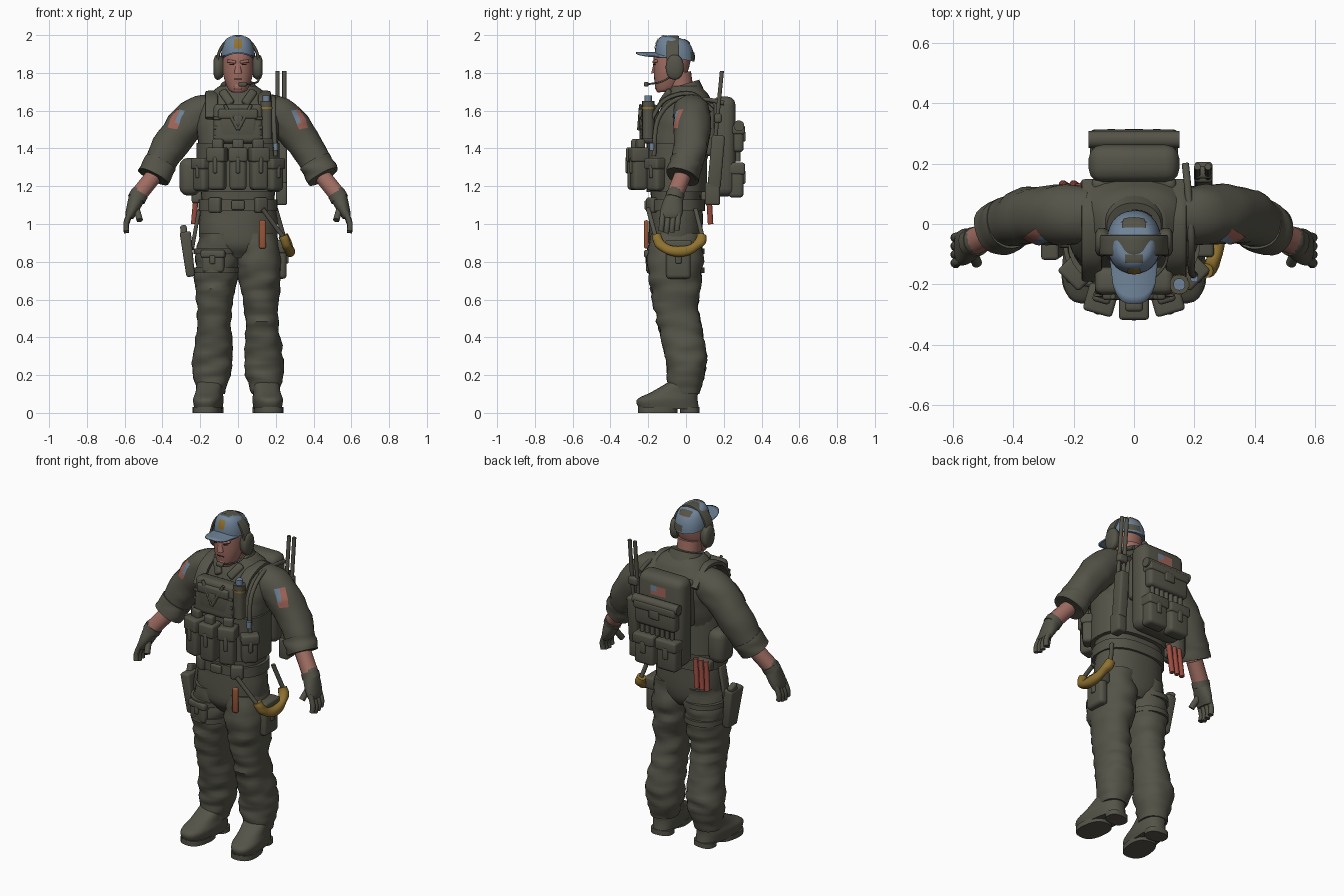
import bpy, bmesh, math
from math import sin, cos, pi, radians, copysign
from mathutils import Vector, Matrix, Euler, noise

cube = bpy.data.objects.get("Cube")
if cube:
    bpy.data.objects.remove(cube, do_unlink=True)


def material(name, red, green, blue):
    made = bpy.data.materials.new(name)
    made.use_nodes = True
    made.diffuse_color = (red, green, blue, 1)
    made.node_tree.nodes["Principled BSDF"].inputs["Base Color"].default_value = made.diffuse_color
    return made


OLIVE = material("olive cloth", .09, .087, .065)
BLUE = material("faded blue", .16, .23, .32)
SKIN = material("skin", .34, .15, .12)
RED = material("flare red", .32, .07, .05)
ORANGE = material("orange strap", .3, .09, .04)
YELLOW = material("yellow rope", .28, .17, .03)
DARK = material("dark detail", .03, .02, .02)
SALMON = material("patch salmon", .36, .13, .1)


def finish(name, bm, materials):
    bmesh.ops.recalc_face_normals(bm, faces=bm.faces)
    mesh = bpy.data.meshes.new(name)
    bm.to_mesh(mesh)
    bm.free()
    for entry in materials:
        mesh.materials.append(entry)
    for polygon in mesh.polygons:
        polygon.use_smooth = True
    mesh.set_sharp_from_angle(angle=radians(40))
    made = bpy.data.objects.new(name, mesh)
    bpy.context.scene.collection.objects.link(made)
    return made


def catmull(before, start, end, after, t):
    return [(2*q + (r-p)*t + (2*p - 5*q + 4*r - s)*t*t + (3*q - p - 3*r + s)*t**3) / 2
            for p, q, r, s in zip(before, start, end, after)]


def loft(name, rings, mat=OLIVE, level=False, power=2.2, steps=5, sides=28, fold=0, tilt=0):
    """Skin smoothed rings (x, y, z, radius, second radius); level keeps them horizontal."""
    rings = [(*ring, ring[3])[:5] for ring in rings]
    last, path = len(rings) - 1, []
    for i in range(last):
        four = [rings[max(0, min(last, i + k))] for k in (-1, 0, 1, 2)]
        path += [catmull(*four, step / steps) for step in range(steps)]
    path.append(rings[last])
    points = [Vector(ring[:3]) for ring in path]
    spread = [max(p[axis] for p in points) - min(p[axis] for p in points) for axis in (0, 1)]
    across = Vector((1, 0, 0)) if level or spread[0] < spread[1] else Vector((0, 1, 0))
    bm, loops = bmesh.new(), []
    for i, (centre, ring) in enumerate(zip(points, path)):
        ahead = points[min(i + 1, len(points) - 1)] - points[max(i - 1, 0)]
        ahead = Vector((0, 0, 1)) if level else ahead.normalized()
        first = (across - ahead * across.dot(ahead)).normalized()
        second, loop = ahead.cross(first), []
        for k in range(sides):
            c, s = cos(2 * pi * k / sides), sin(2 * pi * k / sides)
            offset = (first * copysign(abs(c) ** (2 / power), c) * ring[3]
                      + second * copysign(abs(s) ** (2 / power), s) * ring[4])
            spot = centre + offset
            crease = noise.noise(Vector((spot.x * 8, spot.y * 8, spot.z * 24)))
            spot += offset * fold * crease
            spot.z += tilt * offset.y
            loop.append(bm.verts.new(spot))
        loops.append(loop)
    for low, high in zip(loops, loops[1:]):
        for k in range(sides):
            bm.faces.new((low[k], low[k-1], high[k-1], high[k]))
    bm.faces.new(loops[0])
    bm.faces.new(loops[-1])
    return finish(name, bm, [mat])


def upright(name, x, rows, mat=OLIVE, **options):
    """Loft of level rings given as (z, y, half width, half depth)."""
    return loft(name, [(x, y, z, wide, deep) for z, y, wide, deep in rows], mat, True, **options)


def tube(name, points, radius, mat=OLIVE, thin=None, **options):
    options = {"sides": 14, **options}
    return loft(name, [(*p, radius, thin or radius) for p in points], mat, **options)


def box(name, centre, size, mat=OLIVE, turn=(0, 0, 0), bevel=.012, taper=1):
    bm = bmesh.new()
    bmesh.ops.create_cube(bm, size=1)
    for v in bm.verts:
        shrink = taper if v.co.z < 0 else 1
        v.co = (v.co.x * size[0] * shrink, v.co.y * size[1] * shrink, v.co.z * size[2])
    bmesh.ops.bevel(bm, geom=bm.edges[:], offset=min(bevel, min(size) * .4), segments=3,
                    profile=.5, affect='EDGES')
    spin = Euler([radians(angle) for angle in turn]).to_matrix().to_4x4()
    bm.transform(Matrix.Translation(centre) @ spin)
    return finish(name, bm, [mat])


def around(angle, out, z):
    """Point beside the waist; angle runs from the front towards the model's left."""
    return Vector(((.2 + out) * sin(radians(angle)), -.05 - (.15 + out) * cos(radians(angle)), z))


def pouch(name, centre, size, yaw=0):
    """Pouch with flap and pull tab; its front faces -y before turning."""
    wide, deep, tall = size
    spin, turn = Matrix.Rotation(radians(yaw), 3, 'Z'), (0, 0, yaw)
    shift = lambda y, z: Vector(centre) + spin @ Vector((0, y, z))
    box(name, centre, size, turn=turn, bevel=.02)
    box(name + "_flap", shift(0, tall * .35), (wide + .01, deep + .015, tall * .35), turn=turn)
    box(name + "_tab", shift(-deep / 2, tall * .1), (wide / 4, .02, tall * .4), turn=turn)


def patch(name, centre, normal, size, target, materials, up=(0, 0, 1), rule=lambda u, v: 0):
    """Thin cloth patch laid on the target surface."""
    normal, up = Vector(normal).normalized(), Vector(up)
    up = (up - normal * normal.dot(up)).normalized()
    right = up.cross(normal)
    bm = bmesh.new()
    bmesh.ops.create_grid(bm, x_segments=10, y_segments=10, size=.5)
    for face in bm.faces:
        middle = face.calc_center_median()
        face.material_index = rule(middle.x, middle.y)
    for v in bm.verts:
        v.co = Vector(centre) + right * v.co.x * size[0] + up * v.co.y * size[1]
    wrap = finish(name, bm, materials).modifiers.new("wrap", 'SHRINKWRAP')
    wrap.target, wrap.offset, wrap.wrap_mode = target, .004, 'ABOVE_SURFACE'


# jacket, hips, belt and collar
upright("jacket", 0, [(1, -.05, .19, .13), (1.25, -.05, .2, .14), (1.4, -.03, .21, .16), (1.53, -.01, .22, .16),
                      (1.62, .01, .2, .14), (1.68, .01, .16, .11), (1.73, 0, .1, .08)], fold=.03, power=2.5)
upright("hips", 0, [(.82, -.05, .08, .1), (.9, -.055, .2, .14), (1.1, -.05, .2, .14)], fold=.04)
for name, bottom, height, grow in (("belt", 1.07, .06, .01), ("vest_cummerbund", 1.17, .26, .02)):
    upright(name, 0, [(z, -.05, .2 + grow, .14 + grow) for z in (bottom, bottom + height)], power=2.5)
box("belt_buckle", around(0, .01, 1.1), (.07, .02, .05))
upright("collar", 0, [(1.67, 0, .12, .1), (1.74, -.01, .09, .08)], tilt=.3)

for s, side in ((1, "left_"), (-1, "right_")):
    # legs and boots
    legs = [(.95, -.055, .1, .135), (.8, -.055, .118, .145), (.68, -.055, .108, .135), (.55, -.05, .092, .115),
            (.42, -.025, .092, .115), (.3, 0, .105, .11), (.2, 0, .1, .1), (.1, -.01, .07, .08)]
    loft(side + "trouser_leg", [(s * (.15 - z / 20), y, z, wide, deep) for z, y, wide, deep in legs],
         level=True, fold=.14, steps=6)
    boot = [upright(side + "boot", 0, [(.02, -.09, .07, .16), (.07, -.1, .077, .162), (.11, -.06, .07, .125),
                                       (.17, 0, .07, .08)], power=2.5)]
    for name, y, wide, deep in (("front_sole", -.15, .075, .105), ("heel", .02, .065, .05)):
        boot.append(upright(side + name, 0, [(z, y, wide, deep) for z in (0, .03)], power=2.5))
    for part in boot:
        part.location.x = s * .145
        part.rotation_euler.z = s * radians(7)

    # sleeves, forearms and gloves along the arm joints
    shoulder, upper, elbow, cuff, wrist, knuckle, tip = [Vector((s * x, y, z)) for x, y, z in (
        (.14, .03, 1.6), (.24, .03, 1.56), (.37, .025, 1.4), (.45, -.02, 1.25),
        (.53, -.06, 1.15), (.57, -.08, 1.05), (.59, -.09, .95))]
    sleeve = loft(side + "sleeve", [(*shoulder, .09), (*upper, .1), (*elbow, .09), (*cuff, .075)], fold=.1)
    tube(side + "rolled_cuff", [elbow.lerp(cuff, .5), elbow.lerp(cuff, .7), cuff], .088, fold=.1, sides=28)
    tube(side + "forearm", [cuff, wrist], .045, SKIN)
    loft(side + "glove", [(*cuff.lerp(wrist, .8), .042), (*wrist, .045), (*wrist.lerp(knuckle, .6), .058, .036),
                          (*knuckle, .058, .027), (*knuckle.lerp(tip, .2), .05, .02)])
    tube(side + "wrist_strap", [cuff.lerp(wrist, .9), wrist.lerp(knuckle, .2)], .049)
    for k in range(4):
        shift = Vector((0, (k - 1.5) * .028, abs(k - 1.3) * .01))
        bend = knuckle.lerp(tip, .6) + shift + Vector((s * .01, 0, 0))
        tube(side + f"finger_{k}", [knuckle + shift, bend, tip + shift], .0145)
    tube(side + "thumb", [wrist.lerp(knuckle, .4), knuckle + Vector((-s * .05, -.05, -.03))], .017)
    patch(side + "sleeve_patch", (s * .325, -.05, 1.555), (s * .8, -.6, .4), (.065, .11), sleeve, [SALMON, BLUE],
          up=(-s * .3, .15, 1), rule=lambda u, v: int(u * s < 0 and v > -.2))

    # shoulder straps, lapels and slings
    tube(side + "shoulder_strap", [(s * .14, y, z) for y, z in ((-.18, 1.56), (-.11, 1.66), (.03, 1.69), (.14, 1.6))],
         .034, thin=.013, power=4)
    box(side + "lapel", (s * .06, -.11, 1.67), (.045, .03, .1), turn=(-30, s * 35, 0))
    tube(side + "sling", [(s * .07, -.24, 1.63), (0, -.25, 1.5)], .009)

    # headset cups and face halves
    loft(side + "ear_cup", [(s * x, -.06, 1.83, deep, deep * 1.4)
                            for x, deep in ((.08, .036), (.1, .047), (.12, .044), (.13, .025))])
    box(side + "eye", (s * .033, -.168, 1.845), (.024, .008, .006), DARK, turn=(0, 0, s * 14))
    box(side + "brow", (s * .034, -.163, 1.86), (.05, .02, .016), SKIN, turn=(0, -s * 8, s * 16))

    # paired pouches
    pouch(side + "magazine_pouch", around(s * 24, .07, 1.29), (.09, .08, .22), s * 16)
    box(side + "magazine_top", around(s * 24, .06, 1.42), (.06, .04, .06), turn=(0, 0, s * 16))
    pouch(side + "flank_pouch", around(s * 54, .03, 1.26), (.09, .08, .17), s * 45)
    pouch(side + "pack_lower_pouch", (s * .075, .265, 1.23), (.13, .08, .18), 180)
    box(side + "belt_pouch", around(s * 35, .01, 1.1), (.07, .04, .08), turn=(0, 0, s * 30))

# head
tube("neck", [(0, -.02, 1.65), (0, -.04, 1.8)], .067, SKIN, sides=28)
upright("head", 0, [(1.7, -.11, .035, .04), (1.72, -.1, .055, .06), (1.8, -.08, .08, .09),
                    (1.9, -.07, .08, .1), (1.95, -.06, .07, .08)], SKIN, tilt=.1)
upright("nose", 0, [(1.8, -.17, .02, .015), (1.86, -.16, .01, .01)], SKIN, tilt=.3)
box("mouth", (0, -.166, 1.768), (.045, .008, .005), DARK)
box("chin", (0, -.15, 1.727), (.045, .03, .035), SKIN)

# cap with brim and coloured patches
dome = [(sin(k * .3), cos(k * .3) ** .5) for k in range(6)]
cap = upright("cap_crown", 0, [(1.88 + rise * .11, -.06, size * .09, size * .105) for rise, size in dome],
              BLUE, tilt=-.2)
bm = bmesh.new()
bmesh.ops.create_grid(bm, x_segments=16, y_segments=6, size=.5)
for v in bm.verts:
    u, reach = v.co.x * 2, .5 - v.co.y
    x = .08 * u
    bow = max(0, 1 - abs(u) ** 3) ** .5
    v.co = (x, -.12 - .145 * reach * bow + abs(x) * (1 - reach) * .3, 1.91 - 3.5 * x * x)
finish("cap_brim", bm, [BLUE]).modifiers.new("thickness", 'SOLIDIFY').thickness = .008
patch("cap_front_patch", (0, -.16, 1.955), (0, -1, .5), (.042, .055), cap, [YELLOW])
patch("cap_upper_patch", (0, -.115, 2), (0, -.3, 1), (.06, .03), cap, [OLIVE], up=(0, 1, 0))
patch("cap_top_patch", (0, .015, 1.98), (0, .6, 1), (.09, .05), cap, [OLIVE], up=(0, 1, 0))
patch("cap_back_patch", (.03, .05, 1.89), (.3, 1, 0), (.08, .04), cap, [OLIVE])

# headset band and microphone
arch = [pi * k / 10 for k in range(11)]
tube("headset_band", [(cos(t) * .11, -.07, 1.85 + sin(t) * .14) for t in arch], .034, thin=.008, power=4)
tube("microphone_boom", [(.11, -.08, 1.78), (.1, -.14, 1.75), (.03, -.21, 1.74)], .005)
box("microphone", (.025, -.21, 1.74), (.045, .025, .026))

# vest plates, webbing and centre pouches
box("vest_front_plate", (0, -.195, 1.53), (.26, .09, .21), turn=(-5, 0, 0), bevel=.025)
box("vest_back_plate", (0, .13, 1.5), (.28, .05, .28), bevel=.02)
pouch("chest_pouch", (0, -.22, 1.53), (.2, .05, .15))
pouch("middle_magazine_pouch", around(0, .07, 1.29), (.09, .08, .22))
box("middle_magazine_top", around(0, .07, 1.42), (.06, .04, .06))
for k in range(3):
    box(f"vest_webbing_{k}", (0, -.236, 1.46 + k / 20), (.262, .01, .018))

# chest radio and drinking hose
radio = Vector((.15, -.2, 1.45))
for name, low, high, radius, mat in (("chest_radio", 0, .2, .032, OLIVE), ("radio_knob", .19, .23, .02, BLUE),
                                     ("radio_band", .16, .17, .034, YELLOW)):
    tube(name, [radio + Vector((0, 0, z)) for z in (low, high)], radius, mat)
hose = [(.17, .2, 1.64), (.18, .1, 1.66), (.19, -.05, 1.66), (.19, -.15, 1.55), (.2, -.17, 1.36)]
tube("drinking_hose", hose, .012)
tube("hose_valve", [(.2, -.18, 1.43), (.2, -.18, 1.39)], .013, BLUE)

# backpack
pack = box("backpack", (0, .2, 1.41), (.3, .125, .53), bevel=.045)
pouch("pack_upper_pouch", (0, .275, 1.45), (.27, .06, .14), 180)
tube("pack_roll", [(-.15, .28, 1.52), (.15, .28, 1.52)], .028)
for k in range(-3, 4):
    tube(f"pack_cartridge_{k + 3}", [(k / 30, .275, z) for z in (1.33, 1.39)], .013)
patch("pack_patch", (0, .27, 1.59), (0, 1, 0), (.1, .055), pack, [SALMON, BLUE],
      rule=lambda u, v: int(u < -.1 and v > -.1))

# long radio beside the pack
box("pack_radio", (.23, .16, 1.33), (.06, .07, .28), turn=(-5, 0, 0))
box("pack_radio_base", (.23, .14, 1.16), (.06, .08, .12))
for name, x in (("inner", .21), ("outer", .245)):
    tube(name + "_antenna", [(x, .15, 1.4), (x, .19, 1.81)], .011)
box("antenna_clip", (.23, .17, 1.56), (.06, .04, .05))

# canteen and flares
box("canteen_pouch", (-.255, .03, 1.25), (.11, .14, .2), bevel=.045)
for k in range(3):
    x = -.235 + k * .035
    tube(f"flare_{k}", [(x, .13, 1), (x + .015, .12, 1.17)], .0145, RED)
box("flare_holder", (-.195, .1, 1.14), (.1, .05, .06))

# orange strap and looped rope
box("orange_strap", (.13, -.21, .945), (.036, .025, .15), ORANGE)
tube("rope_front_strap", [(.13, -.2, 1.08), (.24, -.16, .93)], .012)
tube("looped_rope", [(.24 + sin(t) * .035, -.035 - cos(t) * .12, .94 - sin(t) * .085) for t in arch],
     .026, YELLOW, fold=.4)
tube("rope_back_strap", [(.24, .085, .94), (.2, .05, 1.08)], .012)

# thigh pockets, leg straps and holster
pouch("left_cargo_pocket", (.23, -.04, .81), (.13, .055, .2), 90)
pouch("right_thigh_pouch", (-.13, -.18, .8), (.12, .05, .12), -12)
for name, bottom in (("lower", .74), ("upper", .84)):
    upright(name + "_leg_strap", -.113, [(z, -.055, .122, .152) for z in (bottom, bottom + .03)])
box("holster", (-.265, -.06, .84), (.06, .12, .24), turn=(0, -7, 0), taper=.75)
box("pistol_grip", (-.285, -.04, .95), (.035, .06, .08), turn=(-20, -7, 0))
box("holster_hanger", (-.225, -.05, .97), (.02, .06, .22), turn=(0, 10, 0))
